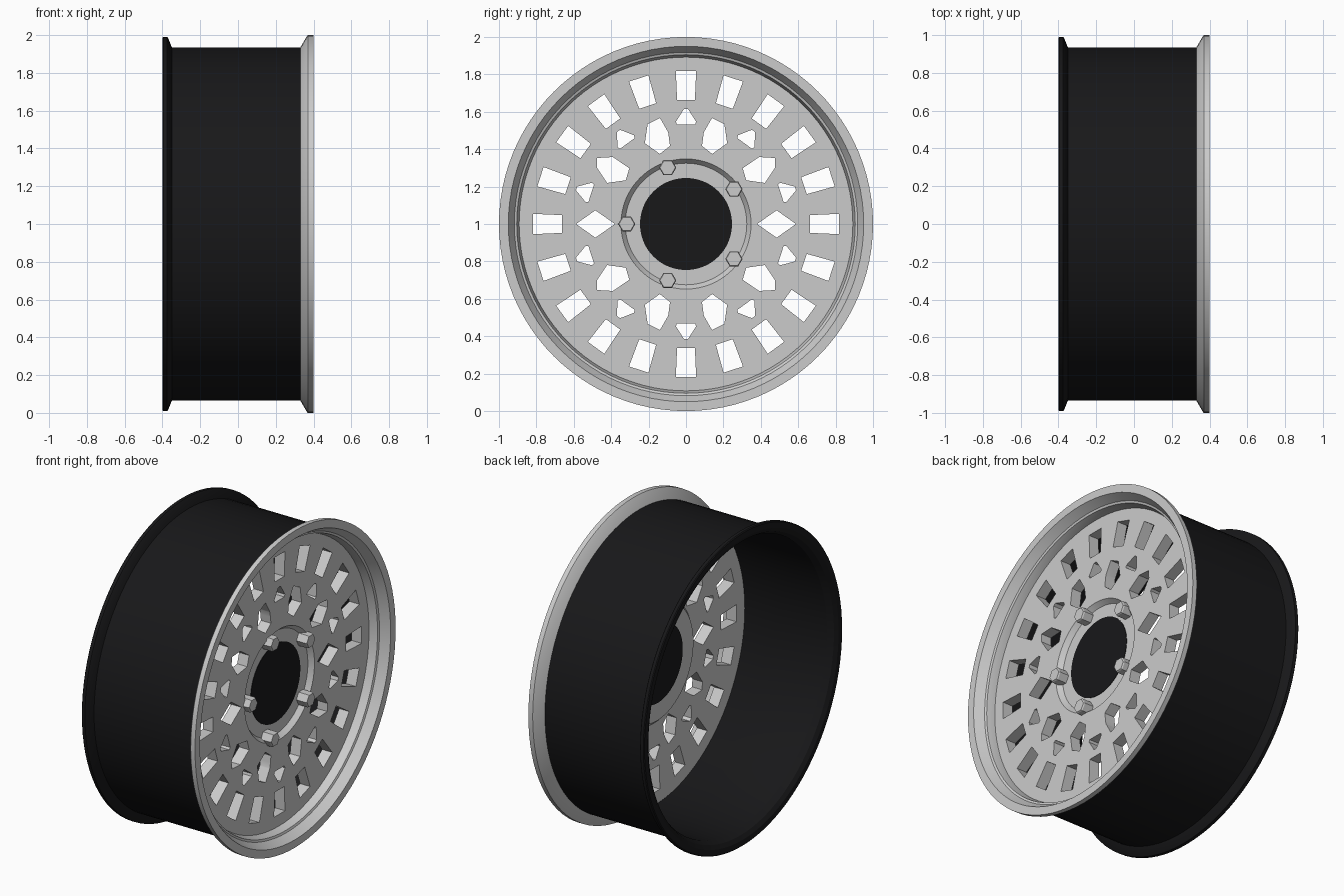
import bpy, bmesh
from math import sin, cos, radians, tau

if "Cube" in bpy.data.objects:
    bpy.data.objects.remove(bpy.data.objects["Cube"])

CZ = 1.0      # height of the wheel axis (axis runs along x)
SEG = 96

black = bpy.data.materials.new("black_paint")
black.diffuse_color = (0.009, 0.009, 0.01, 1)
black.use_nodes = True
black.node_tree.nodes["Principled BSDF"].inputs["Base Color"].default_value = black.diffuse_color


def point(x, r, a):
    return (x, r * cos(a), CZ + r * sin(a))


def make(name, bm, mat=None):
    bmesh.ops.recalc_face_normals(bm, faces=bm.faces)
    me = bpy.data.meshes.new(name)
    bm.to_mesh(me)
    bm.free()
    ob = bpy.data.objects.new(name, me)
    bpy.context.collection.objects.link(ob)
    if mat:
        me.materials.append(mat)
    return ob


def smooth(ob):
    bpy.ops.object.select_all(action='DESELECT')
    ob.select_set(True)
    bpy.context.view_layer.objects.active = ob
    bpy.ops.object.shade_smooth_by_angle(angle=radians(25))


def lathe(name, profile, mat=None):
    """Revolve a closed (x, radius) profile around the wheel axis."""
    bm = bmesh.new()
    rings = [[bm.verts.new(point(x, r, tau * i / SEG)) for x, r in profile]
             for i in range(SEG)]
    n = len(profile)
    for i in range(SEG):
        a, b = rings[i], rings[(i + 1) % SEG]
        for j in range(n):
            k = (j + 1) % n
            bm.faces.new((a[j], a[k], b[k], b[j]))
    return make(name, bm, mat)


def prism(bm, ring, x0, x1):
    """Extrude a (radius, angle) outline along the axis."""
    lo = [bm.verts.new(point(x0, r, a)) for r, a in ring]
    hi = [bm.verts.new(point(x1, r, a)) for r, a in ring]
    bm.faces.new(lo)
    bm.faces.new(hi[::-1])
    for i in range(len(ring)):
        j = (i + 1) % len(ring)
        bm.faces.new((lo[i], lo[j], hi[j], hi[i]))


# Black barrel with rear flange
smooth(lathe("barrel", [(-.35, .935), (-.37, .985), (-.375, .99), (-.395, .99), (-.4, .985),
                        (-.4, .95), (-.385, .925), (-.35, .905), (.30, .905), (.335, .92),
                        (.335, .935)], black))

# Grey front lip
smooth(lathe("front_lip", [(.33, .935), (.365, .995), (.37, 1), (.4, 1), (.4, .95),
                           (.345, .918), (.34, .905), (.29, .892), (.25, .892), (.25, .906),
                           (.33, .91)]))

# Face disc with recessed hub
disc = lathe("face_disc", [(.29, .9), (.29, .348), (.26, .325), (.26, .24),
                           (.2, .24), (.2, .36), (.22, .38), (.22, .9)])

# Openings in the disc: outlines are (radius, degrees)
bm = bmesh.new()


def opening(outline, angle, flip=1, mirror=False):
    prism(bm, [(r, radians((180 - angle - d * flip) if mirror else angle + d * flip))
               for r, d in outline], .15, .35)


slot = [(.665, -4.1), (.82, -3.8), (.82, 3.8), (.665, 4.1)]
triangle = [(.615, 1), (.615, -1), (.55, -5.6), (.535, -5.2), (.535, 5.2), (.55, 5.6)]
diamond = [(.38, 0), (.49, -8.6), (.588, 0), (.49, 8.6)]
gem_a = [(.592, .6), (.565, -3.6), (.475, -8.5), (.398, 0), (.425, 8.5), (.53, 6.5)]
gem_b = [(.584, 4.2), (.572, -3), (.485, -9), (.40, -2.5), (.426, 6.4), (.5, 7)]
for i in range(20):
    opening(slot, 18 * i)
for i in range(10):
    opening(triangle, 18 + 36 * i)
for m in (False, True):
    opening(diamond, 0, 1, m)
    for s in (1, -1):
        opening(gem_a, 36 * s, s, m)
        opening(gem_b, 72 * s, s, m)
cutter = make("opening_cutter", bm)
cutter.hide_render = True
mod = disc.modifiers.new("openings", 'BOOLEAN')
mod.operation = 'DIFFERENCE'
mod.solver = 'EXACT'
mod.object = cutter
bpy.context.view_layer.objects.active = disc
bpy.ops.object.modifier_apply(modifier=mod.name)
bpy.data.objects.remove(cutter)
smooth(disc)

# Black plug closing the centre bore
bm = bmesh.new()
prism(bm, [(.246, tau * i / SEG) for i in range(SEG)], .195, .263)
smooth(make("bore_plug", bm, black))

# Five hexagonal lug bolts
for i in range(5):
    a = radians(180 + 72 * i)
    cy, cz = .317 * cos(a), CZ + .317 * sin(a)
    bm = bmesh.new()
    rings = []
    for x, r in ((.24, .046), (.322, .046), (.33, .041)):
        rings.append([bm.verts.new((x, cy + r * cos(tau * k / 6), cz + r * sin(tau * k / 6)))
                      for k in range(6)])
    bm.faces.new(rings[0])
    bm.faces.new(rings[-1])
    for lo, hi in zip(rings, rings[1:]):
        for k in range(6):
            j = (k + 1) % 6
            bm.faces.new((lo[k], lo[j], hi[j], hi[k]))
    make(f"lug_bolt_{i + 1}", bm)
